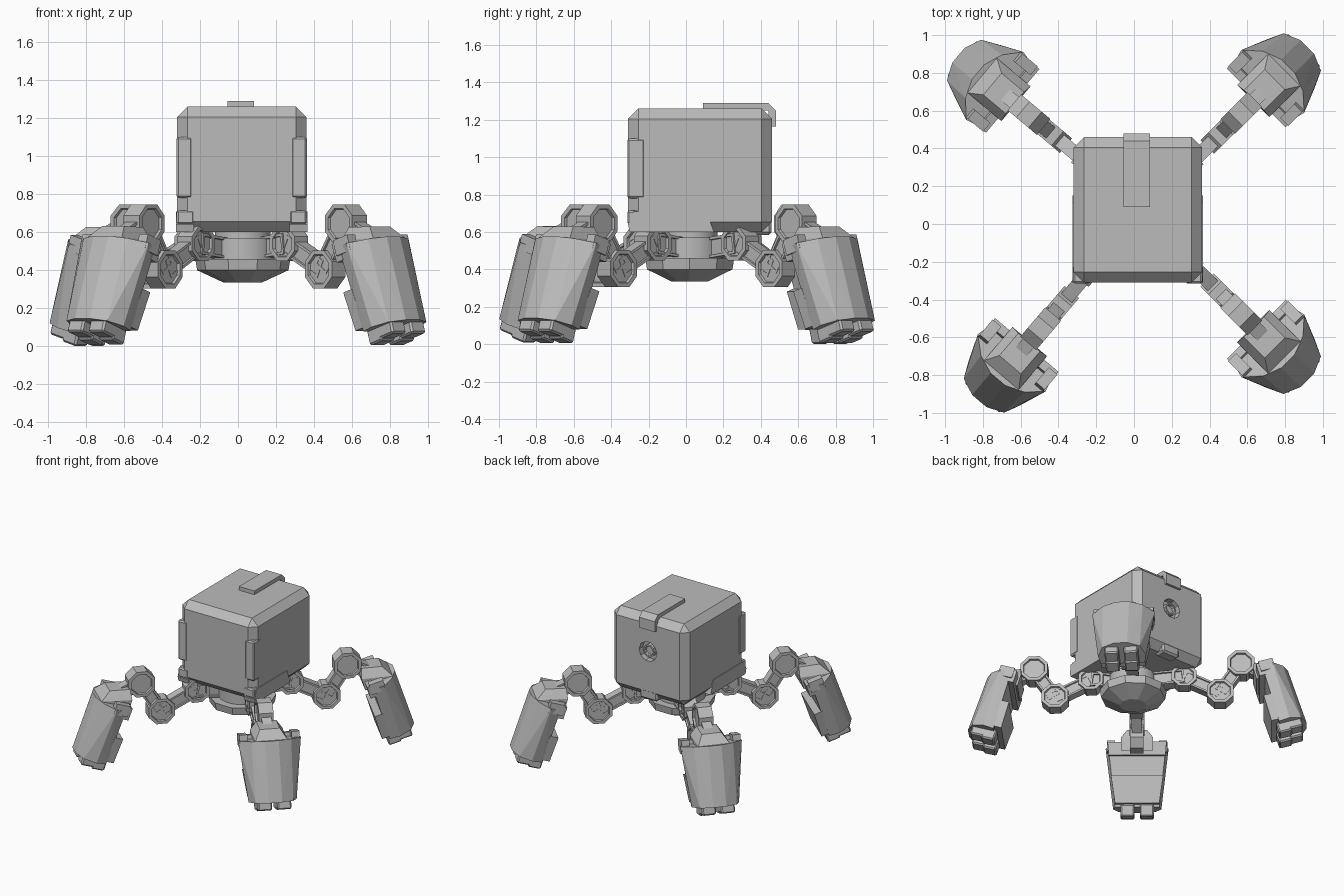
import bpy, bmesh, math
from mathutils import Matrix, Vector

cube = bpy.data.objects.get("Cube")
if cube:
    bpy.data.objects.remove(cube)

grey = bpy.data.materials.new("plain_grey")
grey.use_nodes = True
grey.diffuse_color = (0.5, 0.5, 0.5, 1)
grey.node_tree.nodes["Principled BSDF"].inputs["Base Color"].default_value = (0.5, 0.5, 0.5, 1)


def finish(name, bm, matrix=Matrix()):
    bmesh.ops.recalc_face_normals(bm, faces=bm.faces)
    bm.transform(matrix)
    mesh = bpy.data.meshes.new(name)
    bm.to_mesh(mesh)
    bm.free()
    mesh.materials.append(grey)
    ob = bpy.data.objects.new(name, mesh)
    bpy.context.collection.objects.link(ob)
    return ob


def box(name, lo, hi, bevel=0, matrix=Matrix()):
    lo, hi = Vector(lo), Vector(hi)
    bm = bmesh.new()
    bmesh.ops.create_cube(bm, size=1)
    for v in bm.verts:
        v.co = Vector([(a + b) / 2 + c * (b - a) for a, b, c in zip(lo, hi, v.co)])
    if bevel:
        bmesh.ops.bevel(bm, geom=bm.edges[:], offset=bevel, segments=1, affect='EDGES')
    return finish(name, bm, matrix)


def hull(name, points, matrix=Matrix()):
    # Convex solid around a set of points, with coplanar triangles merged
    bm = bmesh.new()
    for p in points:
        bm.verts.new(p)
    out = bmesh.ops.convex_hull(bm, input=bm.verts)
    spare = {g for g in out["geom_interior"] + out["geom_unused"] if isinstance(g, bmesh.types.BMVert)}
    bmesh.ops.delete(bm, geom=list(spare), context='VERTS')
    bmesh.ops.dissolve_limit(bm, angle_limit=0.02, verts=bm.verts, edges=bm.edges)
    return finish(name, bm, matrix)


def drum(name, r1, r2, depth, sides, matrix, inset=0, sink=0):
    # Cylinder or cone frustum along local z, with optional sunken ends
    bm = bmesh.new()
    bmesh.ops.create_cone(bm, cap_ends=True, segments=sides, radius1=r1, radius2=r2, depth=depth)
    bm.transform(Matrix.Rotation(math.pi / sides, 4, 'Z'))
    if inset:
        bmesh.ops.recalc_face_normals(bm, faces=bm.faces)
        caps = [f for f in bm.faces if abs(f.normal.z) > 0.9]
        bmesh.ops.inset_individual(bm, faces=caps, thickness=inset, depth=0)
        bmesh.ops.inset_individual(bm, faces=caps, thickness=0.004, depth=-sink)
    return finish(name, bm, matrix)


def link(name, a, b, height, width, matrix):
    # Bar between two (radius, z) points with sunken side panels
    a, b = Vector((a[0], 0, a[1])), Vector((b[0], 0, b[1]))
    d = b - a
    bm = bmesh.new()
    bmesh.ops.create_cube(bm, size=1)
    bm.transform(Matrix.Diagonal((d.length, width, height, 1)))
    sides = [f for f in bm.faces if abs(f.calc_center_median().y) > width * 0.4]
    bmesh.ops.inset_individual(bm, faces=sides, thickness=0.02, depth=0)
    bmesh.ops.inset_individual(bm, faces=sides, thickness=0.003, depth=-0.012)
    turn = Matrix.Rotation(-math.atan2(d.z, d.x), 4, 'Y')
    finish(name, bm, matrix @ Matrix.Translation((a + b) / 2) @ turn)


# Cabin with a round socket cut into the back
cabin = box("cabin", (-0.32, -0.31, 0.60), (0.36, 0.46, 1.26), 0.055)
face_back = Matrix.Rotation(math.pi / 2, 4, 'X')
cutter = drum("socket_cutter", 0.08, 0.08, 0.1, 10, Matrix.Translation((0.02, 0.46, 0.98)) @ face_back)
cutter.hide_render = True
mod = cabin.modifiers.new("socket", 'BOOLEAN')
mod.object = cutter
mod.solver = 'EXACT'
bpy.context.view_layer.objects.active = cabin
bpy.ops.object.modifier_apply(modifier=mod.name)
bpy.data.objects.remove(cutter)
drum("socket_plug", 0.05, 0.05, 0.04, 10, Matrix.Translation((0.02, 0.43, 0.98)) @ face_back, 0.012, 0.02)

# Bent strap over the top and back edge
strap = [(0.09, 1.25), (0.09, 1.29), (0.44, 1.29), (0.48, 1.25), (0.44, 1.25)]
hull("strap_top", [(x, y, z) for x in (-0.055, 0.085) for y, z in strap])
box("strap_flap", (-0.055, 0.44, 1.165), (0.085, 0.48, 1.25))

# Corner guards and lower side skirts, mirrored about the cabin centre
for side, word in ((-1, "right"), (1, "left")):
    def span(a, b):
        return sorted((0.02 + side * a, 0.02 + side * b))
    x0, x1 = span(0.26, 0.343)
    box(word + "_corner_guard", (x0, -0.314, 0.78), (x1, -0.22, 1.10), 0.01)
    box(word + "_lower_guard", (x0 - 0.01 * (side > 0), -0.314, 0.64),
        (x1 + 0.01 * (side < 0), -0.22, 0.715), 0.01)
    xs = span(0.25, 0.346)
    skirt = [(-0.28, 0.71), (0.11, 0.71), (0.15, 0.60), (-0.30, 0.60), (-0.31, 0.64)]
    hull(word + "_skirt", [(x, y, z) for x in xs for y, z in skirt])
box("back_tab", (-0.06, 0.36, 0.585), (0.10, 0.458, 0.67), 0.015)

# Neck, hub and faceted bowl underneath
HUB = (0.025, 0.02)
for name, r1, r2, low, high, sides in (
        ("neck", 0.15, 0.15, 0.55, 0.62, 16),
        ("hub", 0.18, 0.18, 0.44, 0.57, 24),
        ("bowl_rim", 0.24, 0.25, 0.40, 0.46, 10),
        ("bowl", 0.10, 0.24, 0.335, 0.40, 10)):
    ob = drum(name, r1, r2, high - low, sides, Matrix.Translation((*HUB, (low + high) / 2)))
    if name in ("neck", "hub"):
        ob.select_set(True)
        bpy.context.view_layer.objects.active = ob
        bpy.ops.object.shade_smooth_by_angle(angle=math.radians(30))
        ob.select_set(False)


def section(points):
    return [(u, s * t, w) for u, t, w in points for s in (-1, 1)]


def leg(word, angle, x, y, tilt):
    base = Matrix.Translation((x, y, 0)) @ Matrix.Rotation(math.radians(angle), 4, 'Z')
    hip, low, high = (0.345, 0.54), (0.615, 0.405), (0.77, 0.645)
    # Joints and links
    for part, (r, z), rad, width in (("hip_joint", hip, 0.1, 0.10),
                                     ("lower_joint", low, 0.108, 0.10),
                                     ("upper_joint", high, 0.11, 0.11)):
        drum(word + part, rad, rad, width, 8, base @ Matrix.Translation((r, 0, z)) @ face_back, 0.025, 0.015)
    link(word + "hip_mount", (0.10, 0.51), hip, 0.11, 0.09, base)
    link(word + "inner_link", hip, low, 0.10, 0.075, base)
    link(word + "middle_link", low, high, 0.10, 0.075, base)
    link(word + "ankle_link", high, (0.96, 0.56), 0.10, 0.075, base)

    # Foot, tilted so that its lower end points outward
    foot = base @ Matrix.Translation((0.88, 0, 0.545)) @ Matrix.Rotation(math.radians(-tilt), 4, 'Y')
    rim = [(0.04, 0.215), (0.12, 0.235), (0.20, 0.15), (0.24, 0.05)]
    sole = [(0.04, 0.165), (0.12, 0.18), (0.21, 0.14), (0.25, 0.05)]
    hull(word + "foot_shell", section([(u, t, -0.04) for u, t in rim] + [(u, t, -0.50) for u, t in sole]), foot)
    # Wedge cap with a level top
    hull(word + "foot_cap", section([(-0.015, 0.12, -0.08), (-0.015, 0.12, 0.02), (0.01, 0.075, 0.082),
                                     (0.16, 0.075, 0.04), (0.21, 0.12, -0.04)]), foot)
    # Inner plates above and below the recess
    hull(word + "upper_plate", section([(u, t, w) for u in (0, 0.05)
                                        for t, w in ((0.22, -0.01), (0.212, -0.11))]), foot)
    hull(word + "lower_plate", section([(u, t, w) for u in (-0.015, 0.05)
                                        for t, w in ((0.195, -0.27), (0.165, -0.48))]), foot)
    for s in (-1, 1):
        # Raised ears on the rim, and two toes in steps
        lo, hi = sorted((s * 0.165, s * 0.225))
        box(word + "ear", (0.02, lo, -0.08), (0.13, hi, 0.005), 0, foot)
        lo, hi = sorted((s * 0.02, s * 0.125))
        box(word + "toe", (0.02, lo, -0.573), (0.12, hi, -0.48), 0.01, foot)
        box(word + "toe_tip", (0.10, lo, -0.56), (0.21, hi, -0.48), 0.01, foot)


leg("back_left_", 45, 0.023, 0.043, 17)
leg("back_right_", 140, 0.034, 0.084, 16)
leg("front_right_", 229.7, 0.004, 0.033, 18)
leg("front_left_", -45, 0.023, 0.067, 17)
